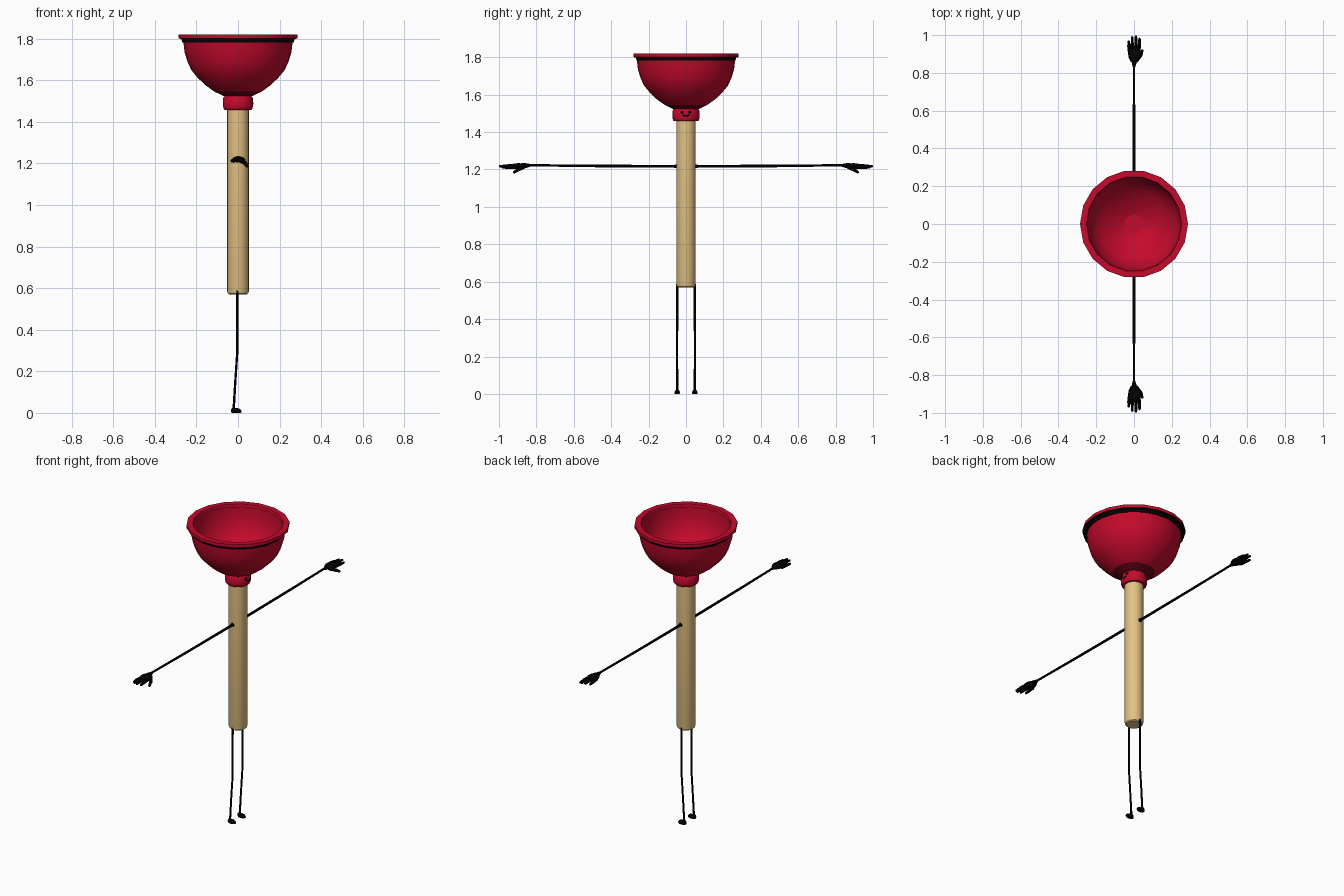
import bpy, bmesh, math
from mathutils import Vector, Matrix

if "Cube" in bpy.data.objects:
    bpy.data.objects.remove(bpy.data.objects["Cube"])


def material(name, rgb):
    m = bpy.data.materials.new(name)
    m.diffuse_color = (*rgb, 1)
    m.use_nodes = True
    m.node_tree.nodes["Principled BSDF"].inputs["Base Color"].default_value = m.diffuse_color
    return m


RED = material("rubber red", (0.56, 0.003, 0.025))
DARK = material("dark red", (0.14, 0.001, 0.008))
WOOD = material("light wood", (0.78, 0.54, 0.23))
BLACK = material("black", (0.001, 0.001, 0.001))


def finish(name, bm, mats, angle=35):
    bmesh.ops.recalc_face_normals(bm, faces=bm.faces)
    me = bpy.data.meshes.new(name)
    bm.to_mesh(me)
    bm.free()
    for m in mats:
        me.materials.append(m)
    ob = bpy.data.objects.new(name, me)
    bpy.context.collection.objects.link(ob)
    bpy.ops.object.select_all(action='DESELECT')
    ob.select_set(True)
    bpy.context.view_layer.objects.active = ob
    bpy.ops.object.shade_smooth_by_angle(angle=math.radians(angle))
    return ob


def lathe(name, profile, sides, mats, closed=False, dark=(), angle=35):
    """Spin (r, z) points about z; segments listed in dark get material 1."""
    bm = bmesh.new()
    rings = []
    for r, z in profile:
        if r == 0:
            rings.append([bm.verts.new((0, 0, z))] * sides)
        else:
            rings.append([bm.verts.new((r * math.cos(2 * math.pi * i / sides),
                                        r * math.sin(2 * math.pi * i / sides), z))
                          for i in range(sides)])
    n = len(rings)
    for k in range(n if closed else n - 1):
        a, b = rings[k], rings[(k + 1) % n]
        for i in range(sides):
            j = (i + 1) % sides
            f = bm.faces.new(list(dict.fromkeys((a[i], a[j], b[j], b[i]))))
            f.material_index = 1 if k in dark else 0
    return finish(name, bm, mats, angle)


def ball(bm, centre, size, rot=Matrix()):
    bmesh.ops.create_uvsphere(bm, u_segments=10, v_segments=6, radius=1,
                              matrix=Matrix.Translation(centre) @ rot @ Matrix.Diagonal((*size, 1)))


def limb(bm, points, radii, sides=8):
    """Tapered tube along points with rounded ends, added to bm."""
    for k in range(len(points) - 1):
        a, b = Vector(points[k]), Vector(points[k + 1])
        rot = (b - a).to_track_quat('Z', 'Y').to_matrix().to_4x4()
        bmesh.ops.create_cone(bm, cap_ends=True, segments=sides,
                              radius1=radii[k], radius2=radii[k + 1], depth=(b - a).length,
                              matrix=Matrix.Translation((a + b) / 2) @ rot)
    for p, r in zip(points, radii):
        ball(bm, p, (r, r, r))


# Rubber cup: outer bowl with a darker base, then the hollow inside
lathe("cup", [(0, 1.522), (0.07, 1.524), (0.115, 1.546), (0.158, 1.577), (0.195, 1.613),
              (0.224, 1.648), (0.243, 1.688), (0.257, 1.735), (0.265, 1.803),
              (0.249, 1.803), (0.245, 1.745), (0.233, 1.70), (0.214, 1.662),
              (0.184, 1.626), (0.13, 1.587), (0.08, 1.557), (0.05, 1.545), (0, 1.545)],
      32, [RED, DARK], dark=(0, 1), angle=19)

# Faceted rim with a dark groove below it
lathe("rim", [(0.286, 1.82), (0.286, 1.801), (0.272, 1.798), (0.269, 1.782),
              (0.258, 1.782), (0.249, 1.803), (0.249, 1.811), (0.252, 1.82)],
      18, [RED, BLACK], closed=True, dark=(1, 2, 3))

# Collar and handle
lathe("collar", [(0, 1.458), (0.064, 1.458), (0.069, 1.463), (0.072, 1.475),
                 (0.072, 1.513), (0.066, 1.523), (0, 1.523)], 32, [RED])
lathe("handle", [(0, 1.47), (0.052, 1.47), (0.052, 0.585), (0.049, 0.575),
                 (0.042, 0.57), (0, 0.57)], 24, [WOOD])

# Face on the collar, looking along +x
bm = bmesh.new()
for s in (-1, 1):
    a = s * 0.31
    ball(bm, (0.072 * math.cos(a), 0.072 * math.sin(a), 1.506), (0.004, 0.009, 0.007),
         Matrix.Rotation(a, 4, 'Z'))
finish("eyes", bm, [BLACK])
bm = bmesh.new()
angles = [-0.2, -0.1, 0, 0.1, 0.2]
limb(bm, [(0.072 * math.cos(a), 0.072 * math.sin(a), 1.486 + 0.1 * a * a) for a in angles],
     [0.0035] * 5, 6)
finish("mouth", bm, [BLACK])

for s, side in ((-1, "near"), (1, "far")):
    # Thin arm with a shoulder knob
    bm = bmesh.new()
    limb(bm, [(0, s * 0.045, 1.217), (0, s * 0.065, 1.217), (0, s * 0.5, 1.219),
              (0, s * 0.85, 1.223)], [0.012, 0.0075, 0.007, 0.006])
    finish(side + "_arm", bm, [BLACK])

    # Hand: palm, four fingers, drooping thumb
    bm = bmesh.new()
    limb(bm, [(0, s * 0.835, 1.222), (0.002, s * 0.87, 1.22)], [0.008, 0.016])
    ball(bm, (0.002, s * 0.895, 1.219), (0.033, 0.046, 0.015))
    for x, tip in ((-0.027, 0.966), (-0.009, 0.988), (0.010, 0.993), (0.028, 0.98)):
        drop = 10 * (x - 0.002) ** 2
        limb(bm, [(x * 0.8, s * 0.90, 1.221 - drop), (x, s * 0.94, 1.221 - drop),
                  (x * 1.05, s * tip, 1.218 - drop)], [0.010, 0.009, 0.0065])
    limb(bm, [(0.015, s * 0.87, 1.213), (0.036, s * 0.895, 1.20), (0.043, s * 0.918, 1.186)],
         [0.012, 0.010, 0.007])
    finish(side + "_hand", bm, [BLACK])

    # Leg, bent slightly at the knee
    y = s * 0.047
    bm = bmesh.new()
    limb(bm, [(-0.003, y, 0.585), (-0.003, y, 0.30), (-0.013, y, 0.15), (-0.021, y, 0.015)],
         [0.006, 0.0055, 0.0055, 0.006])
    finish(side + "_leg", bm, [BLACK])

    # Foot with a flat sole
    bm = bmesh.new()
    ball(bm, (-0.008, y, 0.005), (0.027, 0.015, 0.019))
    ball(bm, (-0.021, y, 0.012), (0.014, 0.012, 0.014))
    for v in bm.verts:
        v.co.z = max(v.co.z, 0)
    finish(side + "_foot", bm, [BLACK])
